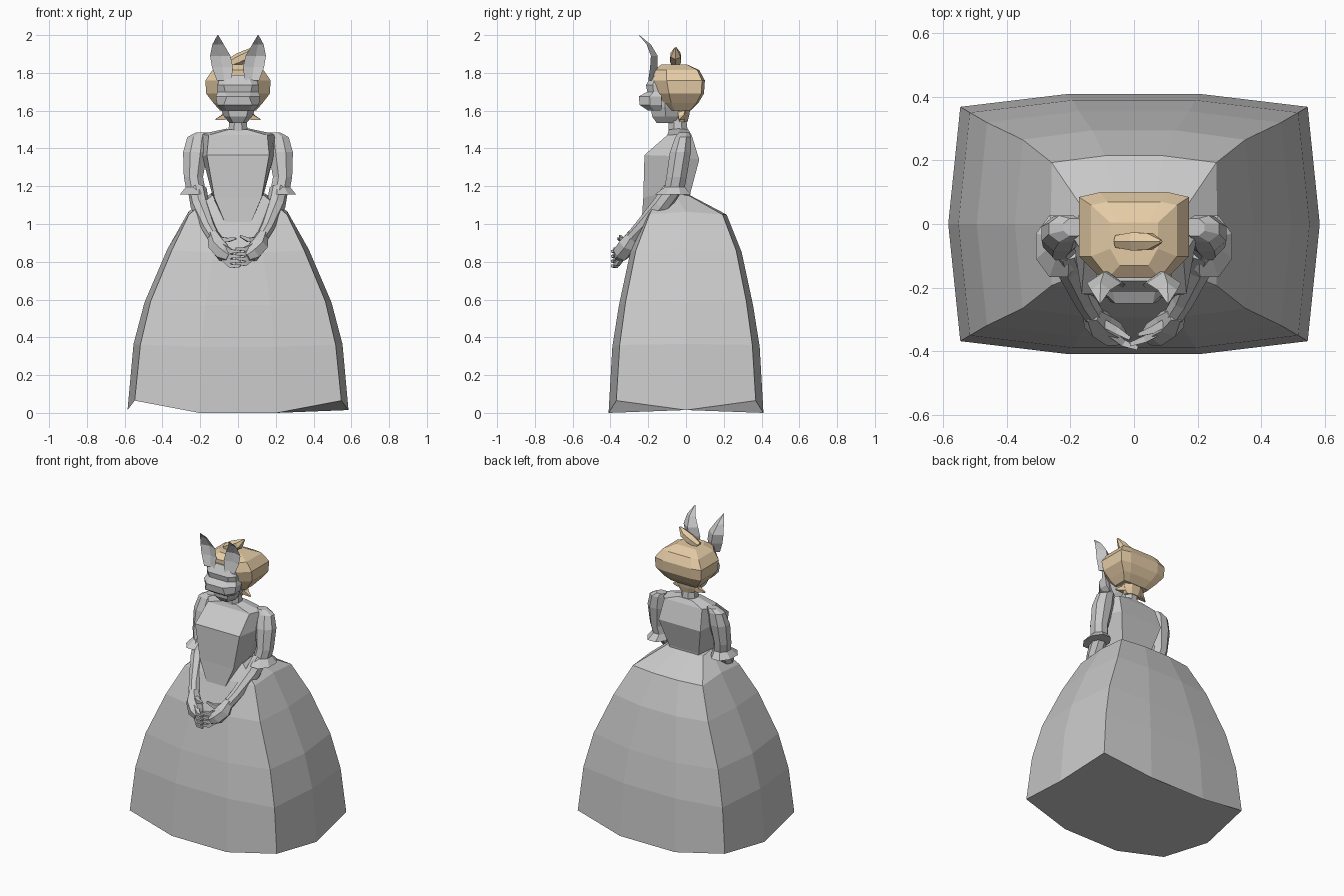
import bpy
import bmesh
import math
from mathutils import Vector

cube = bpy.data.objects.get("Cube")
if cube:
    bpy.data.objects.remove(cube, do_unlink=True)


def material(name, color):
    mat = bpy.data.materials.new(name)
    mat.use_nodes = True
    mat.diffuse_color = color
    mat.node_tree.nodes["Principled BSDF"].inputs["Base Color"].default_value = color
    return mat


GRAY = material("plain gray", (0.58, 0.58, 0.58, 1))
TAN = material("hair tan", (0.78, 0.6, 0.38, 1))


def loft(name, rings, mat=GRAY, mirror=False):
    """Skin a stack of equal-length rings and close both ends."""
    bm = bmesh.new()
    loops = [[bm.verts.new(p) for p in ring] for ring in rings]
    for low, high in zip(loops, loops[1:]):
        for i in range(len(low)):
            j = (i + 1) % len(low)
            bm.faces.new((low[i], low[j], high[j], high[i]))
    bm.faces.new(loops[0][::-1])
    bm.faces.new(loops[-1])
    bmesh.ops.recalc_face_normals(bm, faces=bm.faces)
    mesh = bpy.data.meshes.new(name)
    bm.to_mesh(mesh)
    bm.free()
    mesh.materials.append(mat)
    obj = bpy.data.objects.new(name, mesh)
    bpy.context.collection.objects.link(obj)
    if mirror:
        obj.modifiers.new("mirror", "MIRROR")
    return obj


def symmetric(half):
    """Complete a ring from its +x half, listed front to back."""
    return half + [(-x, y, z) for x, y, z in reversed(half)]


def ellipse(z, cx, cy, rx, ry, sides=8):
    angles = [math.tau * (i + 0.5) / sides for i in range(sides)]
    return [(cx + rx * math.cos(a), cy + ry * math.sin(a), z) for a in angles]


def tube(name, path, sides=6, mat=GRAY, mirror=False):
    """Round limb through (x, y, z, radius) stations."""
    points = [Vector(p[:3]) for p in path]
    rings = []
    for i, p in enumerate(points):
        along = points[min(i + 1, len(points) - 1)] - points[max(i - 1, 0)]
        turn = along.to_track_quat("Z", "Y")
        rings.append([p + turn @ Vector(c) for c in
                      ellipse(0, 0, 0, path[i][3], path[i][3], sides)])
    return loft(name, rings, mat, mirror)


# Bell skirt: broad panels with pointed corners
skirt = []
for z, x, y, shift, lift in [(0, .585, .41, 0, .065), (.35, .553, .39, 0, .01),
                             (.57, .495, .355, 0, .02), (.85, .375, .295, 0, .01),
                             (1.05, .262, .215, 0, 0), (1.15, .14, .09, -.065, 0)]:
    corner = .935 if z < 1 else .99
    skirt.append(symmetric([
        (x * .35, shift - y, z), (x * corner, shift - y * .9, z + lift),
        (x, shift, z + .015), (x * corner, shift + y * .9, z + lift),
        (x * .35, shift + y, z)]))
loft("skirt", skirt)

# Bodice: (half width, y, z) at front, side and back
loft("bodice", [symmetric(half) for half in [
    [(.07, -.235, 1.01), (.12, -.1, 1.1), (.1, .02, 1.14)],
    [(.125, -.226, 1.14), (.14, -.08, 1.17), (.11, .022, 1.16)],
    [(.165, -.22, 1.365), (.19, -.06, 1.36), (.155, .07, 1.34)],
    [(.155, -.1, 1.47), (.2, -.03, 1.475), (.14, .03, 1.47)],
    [(.05, -.09, 1.5), (.06, -.04, 1.505), (.05, .012, 1.5)]]])

# Sleeves with flared cuffs
loft("sleeves", [ellipse(*r) for r in [
    (1.485, .19, -.01, .035, .03), (1.46, .213, -.015, .06, .045),
    (1.38, .226, -.03, .07, .06), (1.25, .236, -.05, .055, .058),
    (1.195, .226, -.06, .055, .058), (1.155, .237, -.07, .077, .105)]], mirror=True)

# Forearms and palms
tube("forearms", [(.215, -.075, 1.18, .05), (.202, -.13, 1.1, .05),
                  (.155, -.24, .98, .037), (.128, -.285, .93, .034)], 8, mirror=True)
tube("palms", [(.132, -.28, .95, .03), (.112, -.31, .89, .05),
               (.075, -.34, .845, .048), (.045, -.355, .825, .03)], 6, mirror=True)

# Folded fingers and thumbs, the two hands slightly offset
for side, label in ((1, "left"), (-1, "right")):
    step = .006 * side
    for k in range(4):
        drop = .026 * k
        tube(f"{label}_finger_{k + 1}", [
            (side * .085, -.335, .89 - drop * .8, .017),
            (side * .035, -.368 + step, .86 - drop + step, .015),
            (side * -.012, -.385 + step, .862 - drop + step, .009)], 4)
    tube(f"{label}_thumb", [(side * .1, -.31, .92, .018), (side * .055, -.335, .915, .016),
                            (side * .012, -.355 + step, .93 + step, .008)], 4)

# Neck and head
loft("neck", [ellipse(1.47, 0, -.04, .058, .056), ellipse(1.54, 0, -.045, .05, .052),
              ellipse(1.64, 0, -.06, .05, .052)])
loft("head", [symmetric([(hw * .6, front, z), (hw, front * .6, z), (hw * .8, back, z)])
              for z, hw, front, back in [
    (1.535, .045, -.155, -.06), (1.57, .075, -.18, -.04), (1.62, .095, -.185, -.02),
    (1.7, .11, -.18, .02), (1.8, .09, -.16, .02)]])

# Animal mask: muzzle, eye band and brow
loft("mask", [symmetric([(fw, front, z), (bw, front * .45 - .08, z), (bw, -.13, z)])
              for z, fw, bw, front in [
    (1.6, .06, .085, -.2), (1.63, .075, .11, -.245), (1.675, .06, .118, -.25),
    (1.7, .068, .108, -.205), (1.735, .075, .108, -.212), (1.79, .05, .09, -.18)]])

# Tall ears, hollow in front and curling forward at the tip
ears = []
for z, outer, inner, y, depth in [(1.76, .112, .035, -.2, .03), (1.83, .138, .027, -.19, .04),
                                  (1.89, .148, .04, -.186, .036), (1.95, .136, .075, -.208, .022),
                                  (2, .109, .105, -.25, .003)]:
    middle = (outer + inner) / 2
    ears.append([(outer, y, z), (middle, y + depth * .4, z),
                 (inner, y, z), (middle, y + depth, z)])
loft("ears", ears, mirror=True)

# Swept-up hair
loft("hair", [symmetric([(w * .6, front, z), (w, front * .6, z),
                         (w, back * .85, z), (w * .62, back, z)])
              for z, w, front, back in [
    (1.6, .095, -.1, .025), (1.64, .13, -.13, .065), (1.69, .168, -.15, .095),
    (1.76, .173, -.17, .1), (1.815, .135, -.17, .07), (1.845, .075, -.13, .005)]], TAN)

# Nape, flipped ends and topknot
loft("hair_nape", [ellipse(1.54, 0, -.02, .055, .03), ellipse(1.575, 0, -.02, .075, .04),
                   ellipse(1.63, 0, -.02, .09, .05)], TAN)
tube("hair_flips", [(.05, -.02, 1.6, .03), (.075, -.025, 1.565, .022),
                    (.118, -.035, 1.553, .004)], 4, TAN, True)
tube("topknot", [(-.055, -.055, 1.845, .022), (0, -.055, 1.87, .033),
                 (.05, -.055, 1.895, .03), (.085, -.055, 1.933, .006)], 6, TAN)
